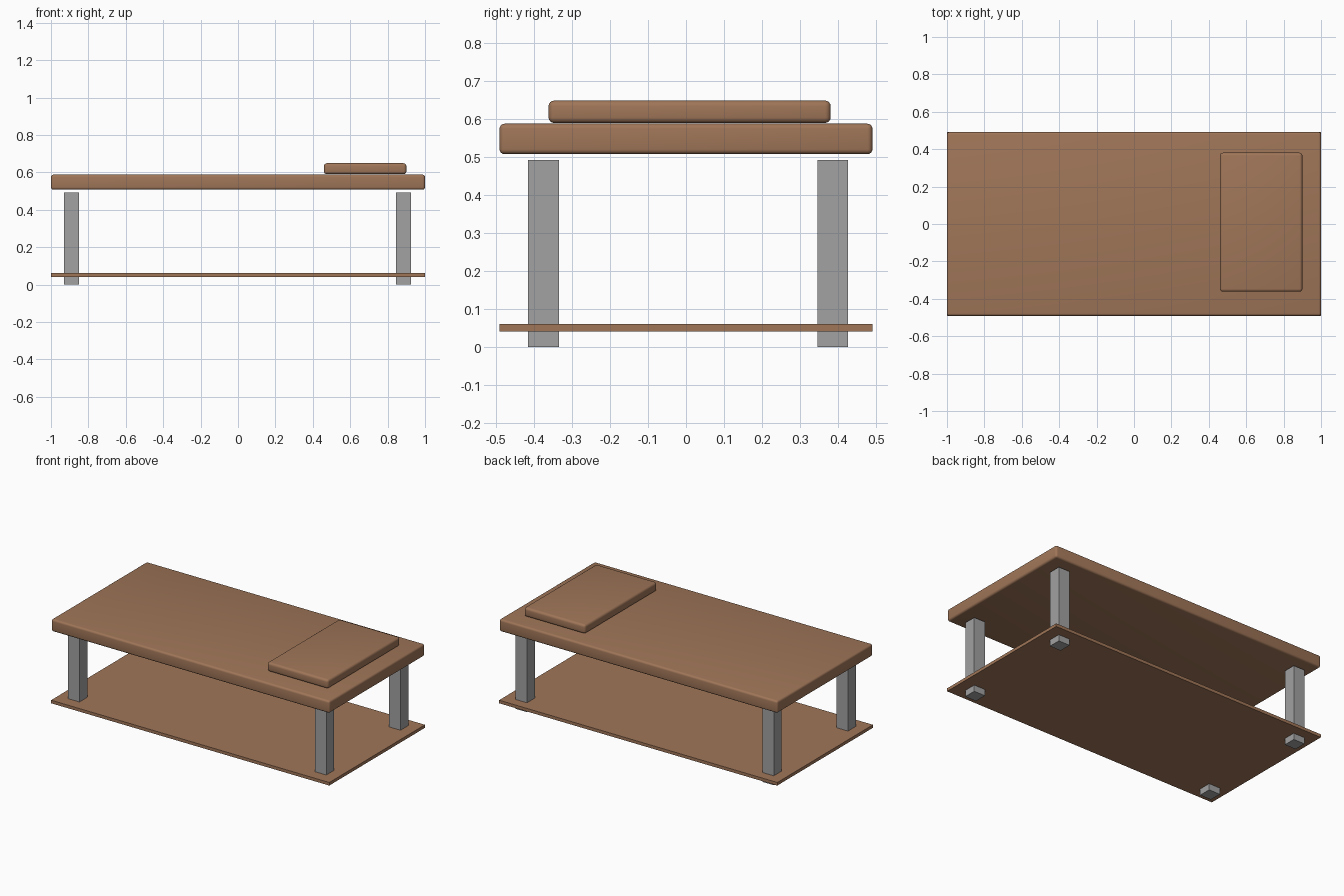
import bpy

if "Cube" in bpy.data.objects:
    bpy.data.objects.remove(bpy.data.objects["Cube"])


def material(name, rgb):
    m = bpy.data.materials.new(name)
    m.diffuse_color = (*rgb, 1.0)
    m.use_nodes = True
    m.node_tree.nodes["Principled BSDF"].inputs["Base Color"].default_value = m.diffuse_color
    return m


wood = material("brown wood", (0.35, 0.18, 0.098))
metal = material("grey metal", (0.36, 0.36, 0.36))


def box(name, lo, hi, mat, bevel=0.0):
    """Box between two corners, optionally with rounded edges."""
    centre = [(a + b) / 2 for a, b in zip(lo, hi)]
    bpy.ops.mesh.primitive_cube_add(size=1, location=centre)
    ob = bpy.context.object
    ob.name = name
    ob.scale = [b - a for a, b in zip(lo, hi)]
    bpy.ops.object.transform_apply(location=False, rotation=False, scale=True)
    ob.data.materials.append(mat)
    if bevel:
        mod = ob.modifiers.new("rounded edges", 'BEVEL')
        mod.width = bevel
        mod.segments = 4
        bpy.ops.object.modifier_apply(modifier=mod.name)
        bpy.ops.object.shade_smooth_by_angle()
    return ob


# Thick padded top and the smaller raised pad on its right end
box("table_top", (-1, -0.491, 0.508), (1, 0.491, 0.588), wood, 0.013)
box("raised_pad", (0.46, -0.362, 0.59), (0.90, 0.381, 0.649), wood, 0.015)

# Thin lower shelf
box("lower_shelf", (-1, -0.491, 0.041), (1, 0.491, 0.061), wood)

# Four square legs, passing through the shelf and stopping short of the top
for side, x in (("left", -0.93), ("right", 0.845)):
    for end, y in (("front", -0.416), ("back", 0.346)):
        box(f"{end}_{side}_leg", (x, y, 0), (x + 0.081, y + 0.081, 0.493), metal)
